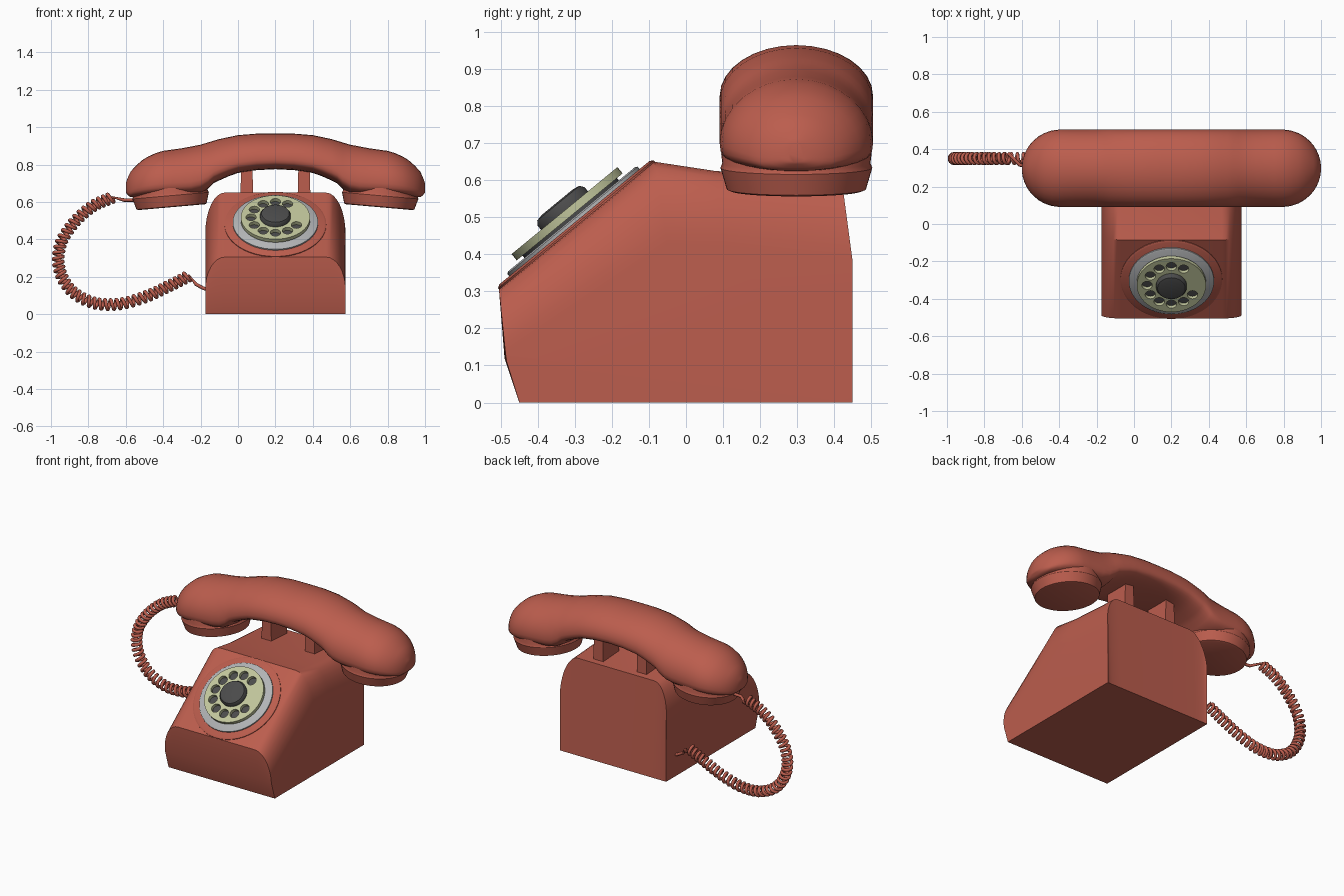
import bpy, bmesh, math
from mathutils import Matrix, Vector

if "Cube" in bpy.data.objects:
    bpy.data.objects.remove(bpy.data.objects["Cube"])

CX = 0.2  # centre line of the phone body


def material(name, rgb):
    m = bpy.data.materials.new(name)
    m.diffuse_color = (*rgb, 1)
    m.use_nodes = True
    m.node_tree.nodes["Principled BSDF"].inputs["Base Color"].default_value = m.diffuse_color
    return m


RED = material("red", (0.50, 0.11, 0.075))
GREY = material("light_grey", (0.45, 0.46, 0.47))
CREAM = material("cream", (0.53, 0.56, 0.33))
DARK = material("dark_grey", (0.07, 0.07, 0.07))


def finish(ob, mat, angle=35):
    ob.data.materials.clear()
    ob.data.materials.append(mat)
    bpy.ops.object.select_all(action='DESELECT')
    bpy.context.view_layer.objects.active = ob
    ob.select_set(True)
    if ob.type == 'CURVE':
        bpy.ops.object.convert(target='MESH')
    bpy.ops.object.shade_smooth_by_angle(angle=math.radians(angle))
    return bpy.context.object


def loft(name, rings, mat, matrix=Matrix(), angle=35):
    """Skin closed rings of equal length and cap both ends."""
    bm = bmesh.new()
    vs = [[bm.verts.new(matrix @ Vector(p)) for p in r] for r in rings]
    n = len(rings[0])
    for a, b in zip(vs, vs[1:]):
        for i in range(n):
            j = (i + 1) % n
            bm.faces.new((a[i], a[j], b[j], b[i]))
    bm.faces.new(vs[0])
    bm.faces.new(vs[-1])
    bmesh.ops.recalc_face_normals(bm, faces=bm.faces)
    me = bpy.data.meshes.new(name)
    bm.to_mesh(me)
    bm.free()
    ob = bpy.data.objects.new(name, me)
    bpy.context.collection.objects.link(ob)
    return finish(ob, mat, angle)


def circle(r, z, n=48, c=(0, 0)):
    return [(c[0] + r * math.cos(2 * math.pi * i / n),
             c[1] + r * math.sin(2 * math.pi * i / n), z) for i in range(n)]


def turned(name, profile, mat, matrix, angle=35):
    return loft(name, [circle(r, z) for r, z in profile], mat, matrix, angle)


def curve(name, paths, dims, cyclic):
    cu = bpy.data.curves.new(name, 'CURVE')
    cu.dimensions = dims
    for pts in paths:
        s = cu.splines.new('POLY')
        s.points.add(len(pts) - 1)
        for sp, p in zip(s.points, pts):
            sp.co = (*p, 1)
        s.use_cyclic_u = cyclic
    ob = bpy.data.objects.new(name, cu)
    bpy.context.collection.objects.link(ob)
    return ob


def lookup(table, u):
    for (a, za), (b, zb) in zip(table, table[1:]):
        if u <= b:
            return za + (zb - za) * (u - a) / (b - a)
    return table[-1][1]


# Body: side profile (y, z) blended from the side walls to the full centre
outer = [(-.45, 0), (-.484, .11), (-.487, .13), (-.05, .43), (.1, .42), (.45, .38), (.45, 0)]
inner = [(-.45, 0), (-.49, .12), (-.505, .305), (-.085, .65), (.08, .625), (.42, .605), (.45, 0)]
half = []
for k in range(9):
    t = k / 8 * math.pi / 2
    f, x = math.sin(t), .27 + .105 * math.cos(t)
    half.append((x, [(a + (c - a) * f, b + (d - b) * f)
                     for (a, b), (c, d) in zip(outer, inner)]))
rings = [[(CX - x, y, z) for y, z in p] for x, p in half]
rings += [[(CX + x, y, z) for y, z in p] for x, p in reversed(half)]
loft("body", rings, RED)

# Cradle posts
for side, name in ((-1, "left_cradle_post"), (1, "right_cradle_post")):
    x = CX + side * .153
    loft(name, [[(x - w, .22, z), (x + w, .22, z), (x + w, .38, z), (x - w, .38, z)]
                for w, z in ((.036, .56), (.03, .79))], RED)

# Dial stack on the sloping front
dial = Matrix.Translation((CX, -.295, .478)) @ Matrix.Rotation(math.radians(39.4), 4, 'X')
turned("dial_bezel", [(.272, -.02), (.272, .004), (.262, .01)], RED, dial)
turned("dial_ring", [(.228, .005), (.228, .018), (.222, .022)], GREY, dial)
turned("dial_backing", [(.165, .015), (.165, .031)], DARK, dial)
turned("dial_hub", [(.082, .04), (.082, .066), (.074, .078), (.055, .082)], DARK, dial)

# Finger wheel with ten holes
holes = [circle(.028, 0, 20, (.13 * math.cos(math.radians(a)), .13 * math.sin(math.radians(a))))
         for a in range(60, 331, 30)]
wheel = curve("finger_wheel", [circle(.185, 0)] + holes, '2D', True)
wheel.data.fill_mode = 'BOTH'
wheel.data.extrude = .011
wheel.matrix_world = dial @ Matrix.Translation((0, 0, .041))
finish(wheel, CREAM)

# Handset grip: sections along x, with rounded ends
top = [(0, .965), (.1, .965), (.2, .957), (.3, .936), (.4, .906), (.5, .887), (.6, .873),
       (.66, .855), (.71, .825), (.75, .79), (.78, .755), (.8, .70)]
bottom = [(0, .775), (.1, .77), (.2, .755), (.27, .73), (.33, .70), (.38, .65), (.45, .635),
          (.78, .625), (.8, .65)]
us = [0, .05, .1, .15, .2, .25, .3, .33, .36, .4, .45, .5, .55, .6,
      .64, .68, .71, .74, .76, .775, .787, .795, .799]
rings = []
for u in [-v for v in reversed(us)] + us[1:]:
    a = abs(u)
    zt, zb = lookup(top, a), lookup(bottom, a)
    w = .207 * math.sqrt(1 - (max(0, a - .593) / .207) ** 2)
    zw = zb + (zt - zb) * .28
    ring = []
    for i in range(32):
        t = 2 * math.pi * i / 32
        c, s = math.cos(t), math.sin(t)
        if s < 0:  # squarer underside
            c, s = math.copysign(abs(c) ** .7, c), -abs(s) ** .7
        ring.append((CX + u, .298 + w * c, zw + s * ((zt - zw) if s > 0 else (zw - zb))))
    rings.append(ring)
loft("handset_grip", rings, RED, angle=50)

# Ear and mouth cups
for side, name in ((-1, "left_handset_cup"), (1, "right_handset_cup")):
    m = (Matrix.Translation((CX + side * .555, .298, .572))
         @ Matrix.Rotation(side * math.radians(5), 4, 'Y'))
    turned(name, [(.178, 0), (.188, .004), (.2, .045), (.205, .062), (.2, .075),
                  (.203, .10), (.19, .14)], RED, m)

# Coiled cord: helix around a smooth path, with straight leads
path = [(-.67, .625), (-.78, .575), (-.88, .485), (-.95, .37), (-.955, .24), (-.89, .125),
        (-.77, .06), (-.63, .055), (-.49, .095), (-.37, .15), (-.26, .205)]
P = [Vector((x, .35, z)) for x, z in path]
P = [2 * P[0] - P[1]] + P + [2 * P[-1] - P[-2]]


def along(s):
    i = min(int(s), len(path) - 2)
    t = s - i
    a, b, c, d = P[i:i + 4]
    return .5 * (2 * b + (c - a) * t + (2 * a - 5 * b + 4 * c - d) * t * t
                 + (3 * b - a - 3 * c + d) * t ** 3)


TURNS, STEPS = 44, 14
pts = [Vector((-.54, .31, .61)), Vector((-.61, .315, .61))]
for k in range(TURNS * STEPS + 1):
    s = k / (TURNS * STEPS) * (len(path) - 1)
    tan = (along(min(s + .01, len(path) - 1)) - along(max(s - .01, 0))).normalized()
    side = Vector((0, 1, 0))
    ang = 2 * math.pi * k / STEPS
    pts.append(along(s) + .026 * (side * math.cos(ang) + tan.cross(side) * math.sin(ang)))
pts += [Vector((-.225, .35, .16)), Vector((-.185, .35, .138)), Vector((-.15, .35, .13))]
cord = curve("coiled_cord", [pts], '3D', False)
cord.data.bevel_depth = .0095
cord.data.bevel_resolution = 2
cord.data.use_fill_caps = True
finish(cord, RED, 60)
